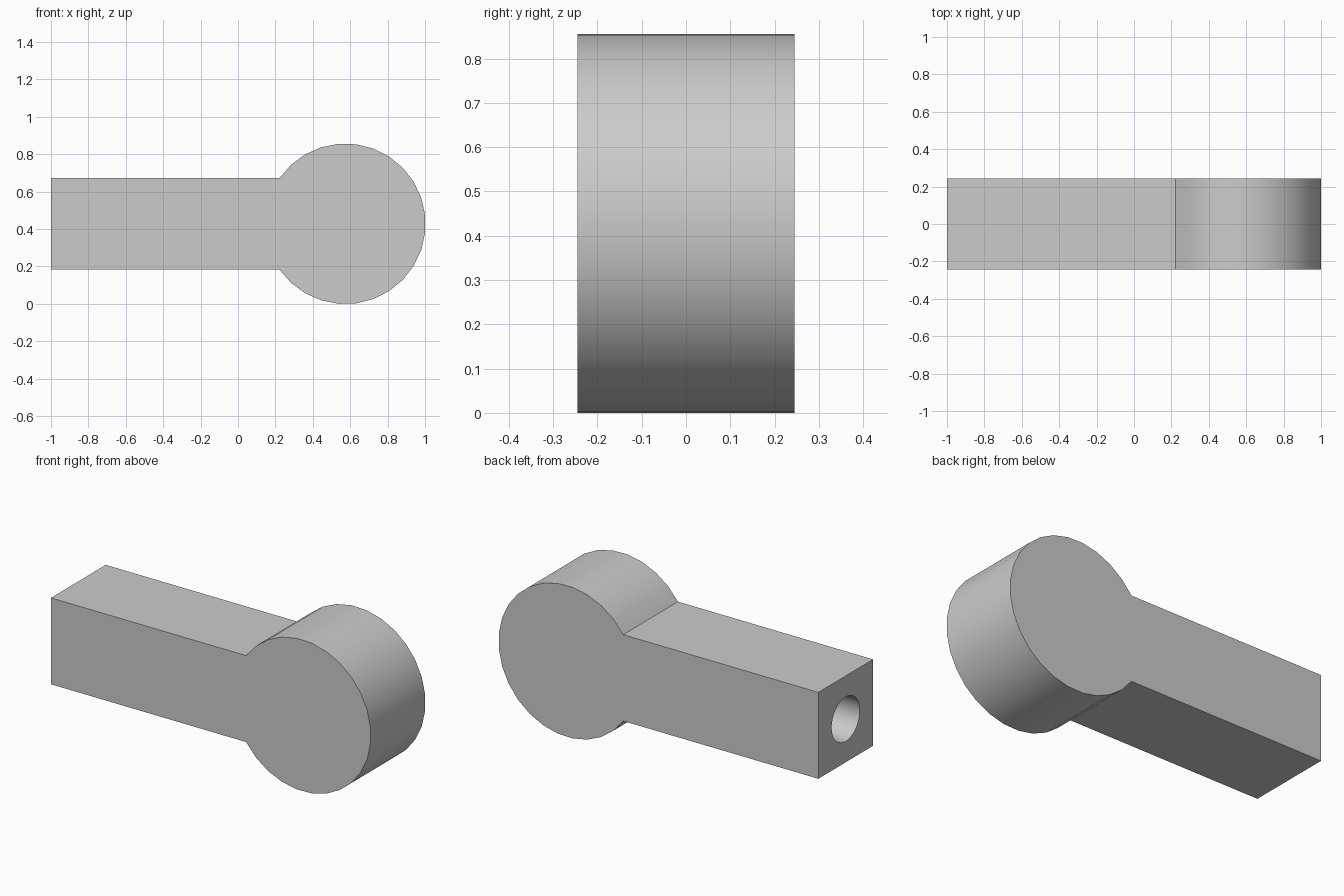
import bpy
import bmesh
from math import asin, cos, sin, pi, radians
from mathutils import Matrix

cube = bpy.data.objects.get("Cube")
if cube:
    bpy.data.objects.remove(cube, do_unlink=True)

HALF = 0.2445       # half width of the square shank
RADIUS = 0.429      # round head
HEAD_X, MID_Z = 0.574, 0.4275
HEAD_STEPS = 23
BORE_RADIUS, BORE_DEPTH = 0.126, 0.8

grey = bpy.data.materials.new("plain_grey")
grey.use_nodes = True
colour = (0.6, 0.6, 0.6, 1)
grey.diffuse_color = colour
grey.node_tree.nodes["Principled BSDF"].inputs["Base Color"].default_value = colour


def add_object(name, bm):
    bmesh.ops.recalc_face_normals(bm, faces=bm.faces)
    mesh = bpy.data.meshes.new(name)
    bm.to_mesh(mesh)
    bm.free()
    mesh.materials.append(grey)
    obj = bpy.data.objects.new(name, mesh)
    bpy.context.collection.objects.link(obj)
    return obj


# Keyhole profile: square shank ends where the head arc begins
start = pi - asin(HALF / RADIUS)
angles = [start * (1 - 2 * i / HEAD_STEPS) for i in range(HEAD_STEPS + 1)]
profile = [(-1, MID_Z + HALF)]
profile += [(HEAD_X + RADIUS * cos(a), MID_Z + RADIUS * sin(a)) for a in angles]
profile += [(-1, MID_Z - HALF)]

# Extrude the profile through the full width
bm = bmesh.new()
face = bm.faces.new([bm.verts.new((x, -HALF, z)) for x, z in profile])
result = bmesh.ops.extrude_face_region(bm, geom=[face], use_keep_orig=True)
moved = [v for v in result["geom"] if isinstance(v, bmesh.types.BMVert)]
bmesh.ops.translate(bm, verts=moved, vec=(0, 2 * HALF, 0))
body = add_object("round_headed_bar", bm)

# Blind bore in the shank end
bm = bmesh.new()
bmesh.ops.create_cone(
    bm, cap_ends=True, segments=32, radius1=BORE_RADIUS, radius2=BORE_RADIUS,
    depth=2 * BORE_DEPTH,
    matrix=Matrix.Translation((-1, 0, MID_Z)) @ Matrix.Rotation(pi / 2, 4, "Y"))
cutter = add_object("bore_cutter", bm)

bore = body.modifiers.new("bore", "BOOLEAN")
bore.operation = "DIFFERENCE"
bore.solver = "EXACT"
bore.object = cutter

# Apply the cut, then smooth the curved walls only
bpy.ops.object.select_all(action="DESELECT")
body.select_set(True)
bpy.context.view_layer.objects.active = body
bpy.ops.object.modifier_apply(modifier=bore.name)
bpy.data.objects.remove(cutter, do_unlink=True)
bpy.ops.object.shade_smooth_by_angle(angle=radians(30))
